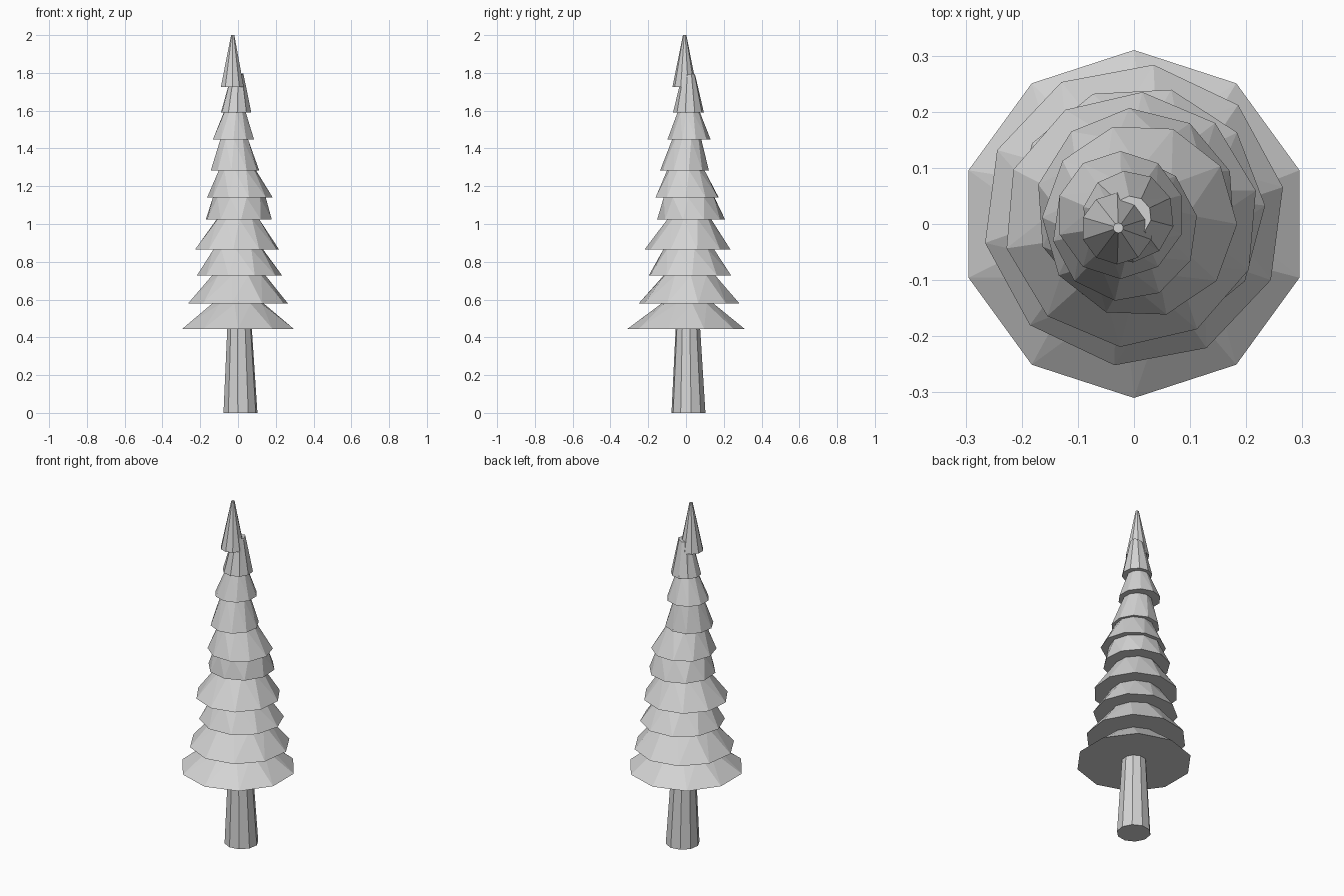
import bpy, bmesh, math, random

cube = bpy.data.objects.get("Cube")
if cube:
    bpy.data.objects.remove(cube, do_unlink=True)

SIDES = 10
random.seed(4)

grey = bpy.data.materials.new("light_grey")
grey.use_nodes = True
colour = (0.65, 0.65, 0.65, 1)
grey.diffuse_color = colour
grey.node_tree.nodes["Principled BSDF"].inputs["Base Color"].default_value = colour


def frustum(name, bottom, top, jitter=0.0):
    """Twisted, capped frustum; each end is (x, y, z, radius, turn in degrees)."""
    bm = bmesh.new()
    rings = []
    for (x, y, z, r, turn), j in ((bottom, 0.0), (top, jitter)):
        ring = []
        for i in range(SIDES):
            a = math.radians(turn + i * 360 / SIDES)
            ring.append(bm.verts.new((x + r * math.cos(a), y + r * math.sin(a),
                                      z + random.uniform(-j, j))))
        rings.append(ring)
    lo, hi = rings
    bm.faces.new(lo[::-1])
    bm.faces.new(hi)
    # Split each side along its shorter diagonal
    for i in range(SIDES):
        k = (i + 1) % SIDES
        if (lo[i].co - hi[k].co).length < (lo[k].co - hi[i].co).length:
            bm.faces.new((lo[i], lo[k], hi[k]))
            bm.faces.new((lo[i], hi[k], hi[i]))
        else:
            bm.faces.new((lo[i], lo[k], hi[i]))
            bm.faces.new((lo[k], hi[k], hi[i]))
    mesh = bpy.data.meshes.new(name)
    bm.to_mesh(mesh)
    bm.free()
    mesh.materials.append(grey)
    obj = bpy.data.objects.new(name, mesh)
    bpy.context.collection.objects.link(obj)
    return obj


# Tapered trunk
frustum("trunk", (0.013, 0.013, 0, 0.091, 9), (0.008, 0.01, 0.46, 0.065, 9))

# Foliage tiers: x, y, rim height, rim radius, turn, upper radius
tiers = [
    (0.0, 0.0, 0.445, 0.31, 18, 0.14),
    (0.0, 0.016, 0.578, 0.27, 10.6, 0.142),
    (0.008, 0.021, 0.727, 0.226, 3, 0.135),
    (-0.005, 0.008, 0.865, 0.228, 13, 0.117),
    (0.004, 0.027, 1.024, 0.18, 22, 0.14),
    (0.01, 0.006, 1.14, 0.174, 34, 0.1),
    (-0.016, -0.008, 1.284, 0.13, 10, 0.077),
    (-0.024, 0.016, 1.448, 0.114, 18, 0.06),
    (-0.01, 0.013, 1.59, 0.082, 24, 0.036),
    (-0.03, -0.008, 1.725, 0.064, 18, 0.009),
]
for n, (x, y, z, r, turn, upper) in enumerate(tiers):
    if n < len(tiers) - 2:
        nx, ny, nz, _, nturn, _ = tiers[n + 1]
        # Upper ring leans toward the next tier and turns the short way round
        twist = (nturn - turn + 18) % 36 - 18
        top = ((x + nx) / 2, (y + ny) / 2, nz, upper, turn + twist)
        frustum(f"foliage_tier_{n + 1}", (x, y, z, r, turn), top)
    elif n == len(tiers) - 2:
        # Ragged broken end beside the tip
        frustum(f"foliage_tier_{n + 1}", (x, y, z, r, turn),
                (-0.005, 0.014, 1.785, upper, turn), jitter=0.015)
    else:
        frustum("foliage_tip", (x, y, z, r, turn), (-0.028, -0.007, 2.0, upper, turn))
